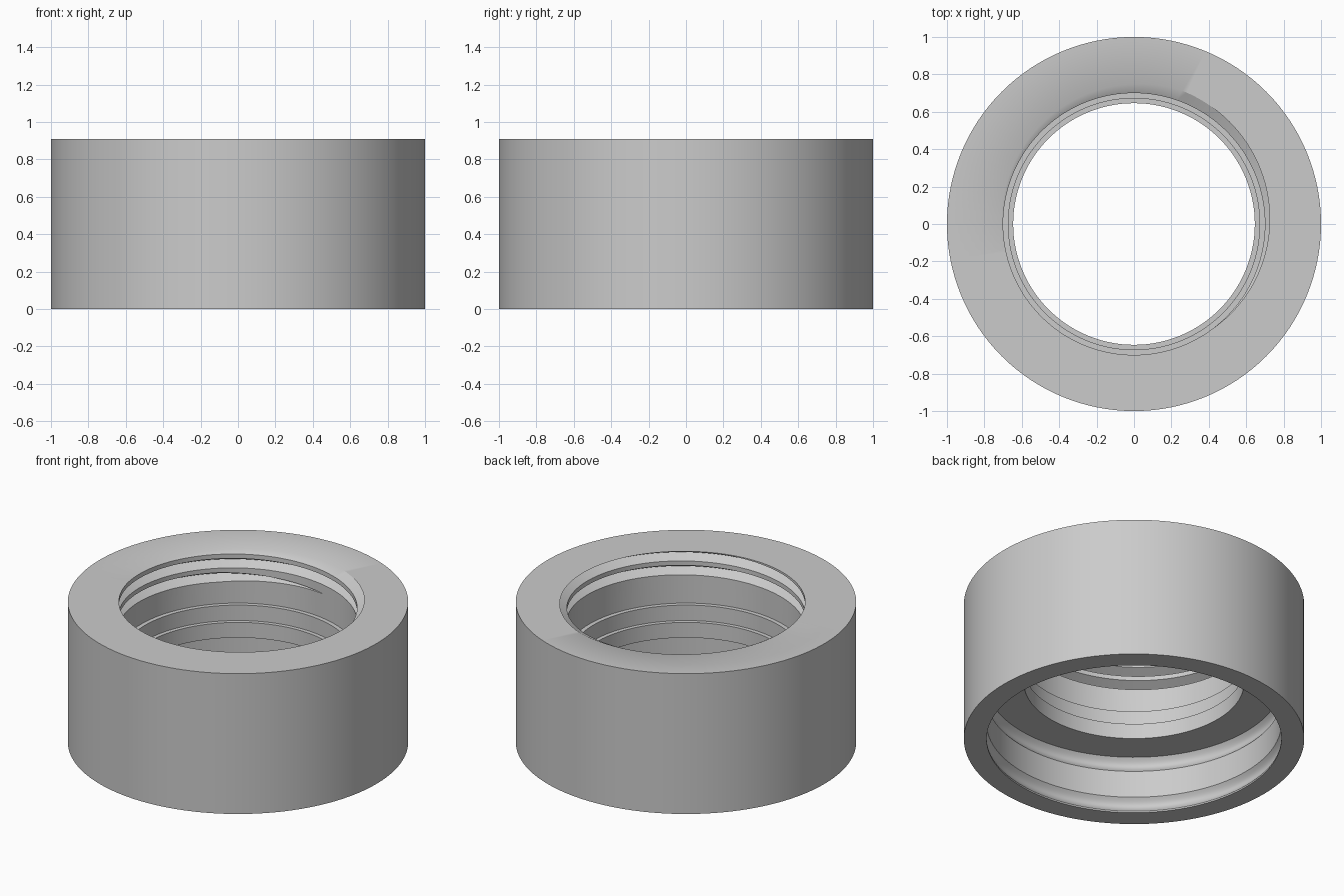
import bpy
import bmesh
from math import sin, cos, pi, radians

if "Cube" in bpy.data.objects:
    bpy.data.objects.remove(bpy.data.objects["Cube"])

SEGMENTS = 128
HEIGHT = 0.91
BORE = 0.70           # bore radius at the threaded end
PITCH = 0.09          # thread rise per turn


def make_material(name, value):
    mat = bpy.data.materials.new(name)
    mat.use_nodes = True
    color = (value, value, value, 1)
    mat.diffuse_color = color
    mat.node_tree.nodes["Principled BSDF"].inputs["Base Color"].default_value = color
    return mat


def skin_loops(name, loops, closed):
    """Join equal loops of points with quads, closing the sweep or capping its ends."""
    bm = bmesh.new()
    rings = [[bm.verts.new(p) for p in loop] for loop in loops]
    pairs = list(zip(rings, rings[1:]))
    if closed:
        pairs.append((rings[-1], rings[0]))
    else:
        bm.faces.new(rings[0])
        bm.faces.new(rings[-1])
    for a, b in pairs:
        for i in range(len(a)):
            j = (i + 1) % len(a)
            bm.faces.new((a[i], a[j], b[j], b[i]))
    bmesh.ops.recalc_face_normals(bm, faces=bm.faces)
    mesh = bpy.data.meshes.new(name)
    bm.to_mesh(mesh)
    bm.free()
    obj = bpy.data.objects.new(name, mesh)
    bpy.context.collection.objects.link(obj)
    return obj


def turn(profile, angle, lift=0.0):
    return [(r * cos(angle), r * sin(angle), z + lift) for r, z in profile]


def groove(radius, top, bottom, depth, steps=10):
    """Rounded ring groove running down the socket wall."""
    return [(radius + depth * sin(pi * i / steps), top + (bottom - top) * i / steps)
            for i in range(steps + 1)]


# Ring body: outer wall, stepped bore, wide socket with two rounded grooves
profile = [(1, 0), (1, HEIGHT), (BORE, HEIGHT), (BORE, 0.575), (0.672, 0.575),
           (0.672, 0.475), (0.646, 0.475), (0.646, 0.376)]
profile += groove(0.866, 0.376, 0.28, 0.025)
profile += groove(0.866, 0.105, 0.01, 0.025)
profile += [(0.866, 0)]
body = skin_loops("threaded_ring",
                  [turn(profile, 2 * pi * i / SEGMENTS) for i in range(SEGMENTS)], True)
body.data.materials.append(make_material("plain grey", 0.6))

# Thread cutter: a V section swept up a helix, fading in at its lower end
START, END, STEP = -640, 230, 3
loops = []
for degrees in range(START, END + 1, STEP):
    size = min(1, 0.1 + (degrees - START) / 60)
    section = [(BORE - 0.01, -0.036 * size), (BORE + 0.058 * size, 0),
               (BORE - 0.01, 0.036 * size)]
    lift = HEIGHT + 0.005 + PITCH * (degrees - 90) / 360
    loops.append(turn(section, radians(degrees), lift))
cutter = skin_loops("thread_cutter", loops, False)
cutter.hide_render = True

# Cut the thread, then drop the cutter
cut = body.modifiers.new("thread", 'BOOLEAN')
cut.operation = 'DIFFERENCE'
cut.solver = 'EXACT'
cut.object = cutter
bpy.ops.object.select_all(action='DESELECT')
body.select_set(True)
bpy.context.view_layer.objects.active = body
bpy.ops.object.modifier_apply(modifier=cut.name)
bpy.data.objects.remove(cutter)

bpy.ops.object.shade_smooth_by_angle(angle=radians(30))
